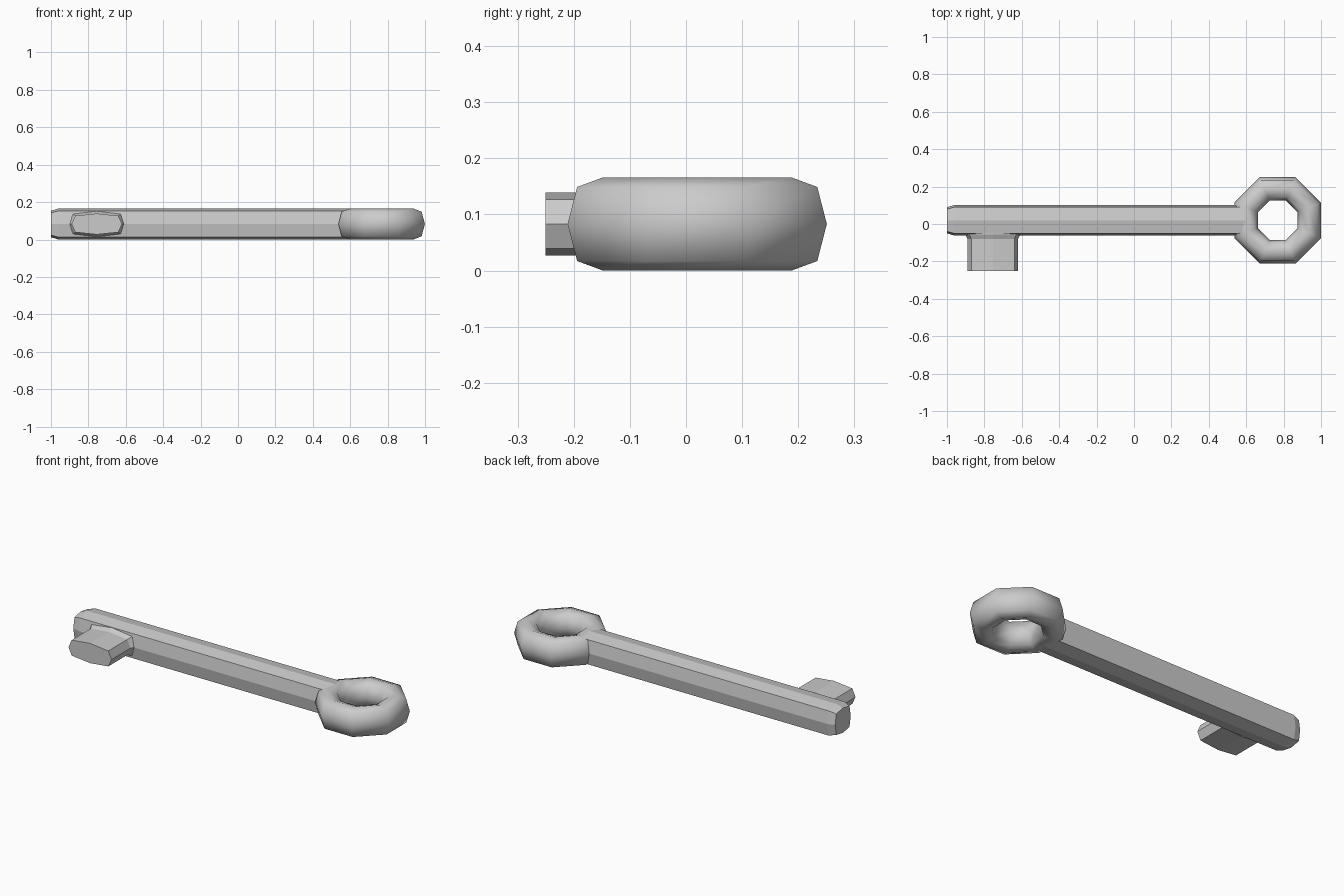
import bpy, bmesh, math
from mathutils import Vector

if "Cube" in bpy.data.objects:
    bpy.data.objects.remove(bpy.data.objects["Cube"])

CY, CZ = 0.02, 0.083          # axis shared by shaft and ring


def octagon(a, b, da, db):
    """Eight-sided outline: axis half-sizes a, b and corner offsets da, db."""
    return [(a, 0), (da, db), (0, b), (-da, db),
            (-a, 0), (-da, -db), (0, -b), (da, -db)]


def loft(name, rings, closed=False, smooth=False):
    """Skin a list of equal-length vertex rings; cap the ends unless closed."""
    bm = bmesh.new()
    vs = [[bm.verts.new(p) for p in r] for r in rings]
    n, m = len(vs), len(vs[0])
    for i in range(n if closed else n - 1):
        a, b = vs[i], vs[(i + 1) % n]
        for j in range(m):
            k = (j + 1) % m
            bm.faces.new((a[j], a[k], b[k], b[j]))
    if not closed:
        bm.faces.new(vs[0])
        bm.faces.new(vs[-1])
    bmesh.ops.recalc_face_normals(bm, faces=bm.faces)
    for f in bm.faces:
        f.smooth = smooth
    me = bpy.data.meshes.new(name)
    bm.to_mesh(me)
    bm.free()
    ob = bpy.data.objects.new(name, me)
    bpy.context.collection.objects.link(ob)
    return ob


# Shaft: eight-sided bar with a slightly tapered end
bar = octagon(0.082, 0.083, 0.07, 0.07)
loft("shaft", [[(x, CY + s * u, CZ + s * v) for u, v in bar]
               for x, s in ((-1.0, 0.85), (-0.96, 1.0), (0.6, 1.0))])

# Bow: octagonal ring with an eight-sided tube, smooth shaded
tube = octagon(0.063, 0.083, 0.046, 0.066)
mid, centre_x = 0.168, 0.768
rings = []
for i in range(8):
    t = math.pi / 8 + i * math.pi / 4
    k = 1 / math.cos(math.pi / 8)
    rings.append([(centre_x + (mid + u) * k * math.cos(t),
                   CY + (mid + u) * k * math.sin(t), CZ + v) for u, v in tube])
loft("ring_handle", rings, closed=True, smooth=True)

# Bit: flat block flaring where it meets the shaft
block = octagon(0.135, 0.056, 0.115, 0.044)
loft("key_bit", [[(-0.755 + u * su, y, CZ + v * sv) for u, v in block]
                 for y, su, sv in ((-0.25, 1, 1), (-0.08, 1, 1),
                                   (-0.055, 1.1, 1.22), (0.0, 1.1, 1.22))])
